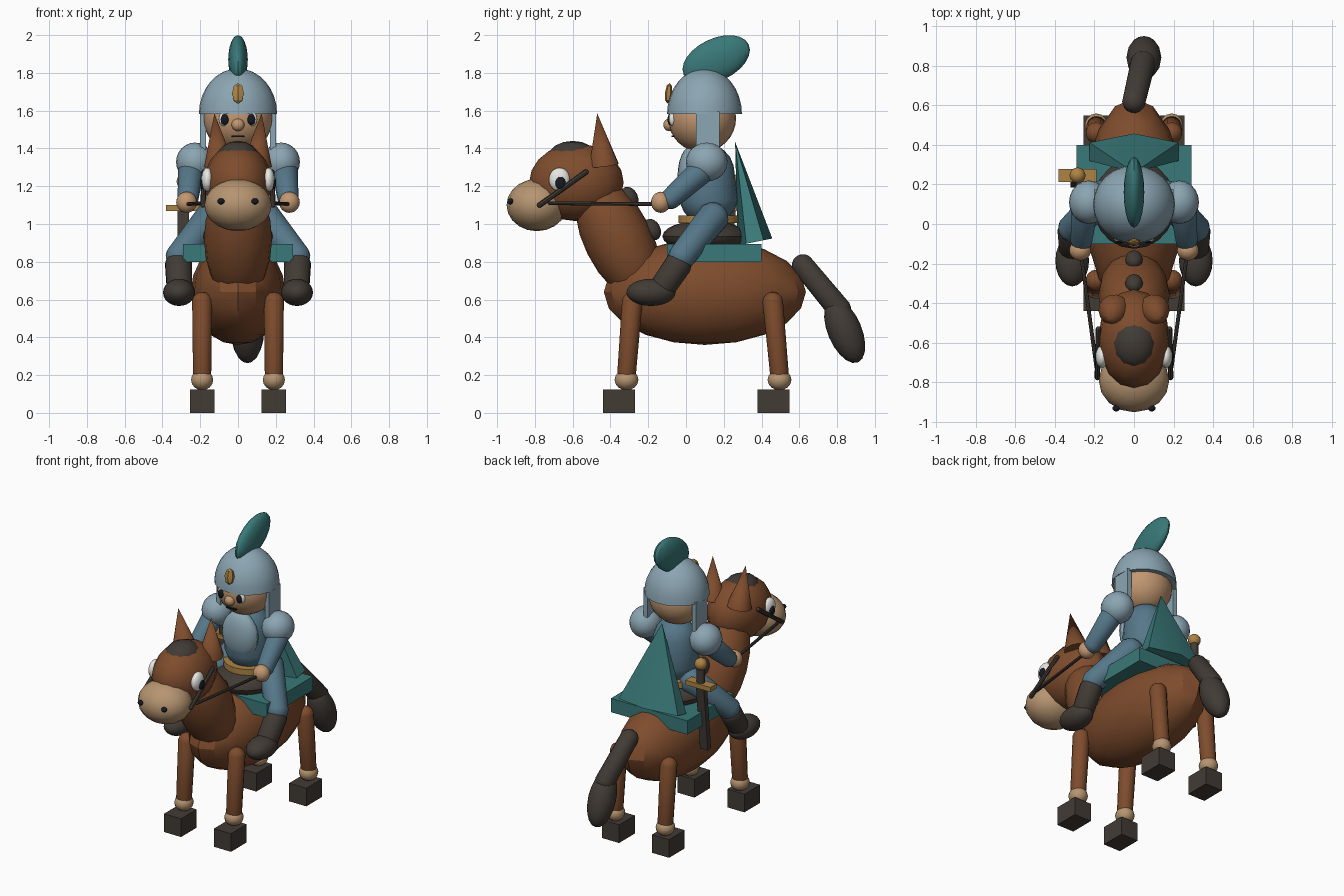
import bpy, bmesh
from mathutils import Vector, Matrix

cube = bpy.data.objects.get("Cube")
if cube:
    bpy.data.objects.remove(cube, do_unlink=True)


def material(name, rgb):
    m = bpy.data.materials.new(name)
    m.use_nodes = True
    m.diffuse_color = (*rgb, 1)
    m.node_tree.nodes["Principled BSDF"].inputs["Base Color"].default_value = (*rgb, 1)
    return m


BROWN = material("chestnut coat", (.21, .073, .026))
TAN = material("pale muzzle", (.47, .30, .165))
SKIN = material("skin", (.54, .31, .165))
DARK = material("dark leather", (.054, .044, .036))
STEEL = material("light steel", (.26, .38, .45))
BLUE = material("blue cloth", (.092, .185, .25))
TEAL = material("teal cloth", (.042, .19, .19))
GOLD = material("gold", (.42, .23, .06))
WHITE = material("eye white", (.8, .8, .76))
BLACK = material("black", (.008, .01, .016))


def finish(name, mat, bm, matrix):
    bmesh.ops.recalc_face_normals(bm, faces=bm.faces)
    mesh = bpy.data.meshes.new(name)
    bm.to_mesh(mesh)
    bm.free()
    mesh.materials.append(mat)
    ob = bpy.data.objects.new(name, mesh)
    ob.matrix_world = matrix
    bpy.context.collection.objects.link(ob)
    bpy.ops.object.select_all(action='DESELECT')
    ob.select_set(True)
    bpy.context.view_layer.objects.active = ob
    bpy.ops.object.shade_smooth_by_angle()
    return ob


def placed(loc, tilt=0):
    return Matrix.Translation(loc) @ Matrix.Rotation(tilt, 4, 'X')


def along(a, b):
    d = Vector(b) - Vector(a)
    return Matrix.Translation(a) @ d.to_track_quat('Z', 'Y').to_matrix().to_4x4(), d.length


def ball(name, mat, loc, radii, tilt=0, seg=20, rings=12, dome=False):
    bm = bmesh.new()
    bmesh.ops.create_uvsphere(bm, u_segments=seg, v_segments=rings, radius=1)
    if dome:
        cut = bmesh.ops.bisect_plane(bm, geom=bm.verts[:] + bm.edges[:] + bm.faces[:],
                                     plane_co=(0, 0, 0), plane_no=(0, 0, 1), clear_inner=True)
        bmesh.ops.holes_fill(bm, edges=[e for e in bm.edges if e.is_boundary])
    bmesh.ops.scale(bm, vec=radii, verts=bm.verts)
    return finish(name, mat, bm, placed(loc, tilt))


def limb(name, mat, a, b, ra, rb, seg=14):
    """Round-ended tapered tube from a to b."""
    matrix, length = along(a, b)
    bm = bmesh.new()
    bmesh.ops.create_uvsphere(bm, u_segments=seg, v_segments=9, radius=1)
    for v in bm.verts:
        v.co = v.co * rb + Vector((0, 0, length)) if v.co.z > 0 else v.co * ra
    return finish(name, mat, bm, matrix)


def cone(name, mat, a, b, ra, rb, seg=14, flat=1):
    matrix, length = along(a, b)
    bm = bmesh.new()
    bmesh.ops.create_cone(bm, cap_ends=True, segments=seg, radius1=ra, radius2=rb, depth=length)
    bmesh.ops.translate(bm, vec=(0, 0, length / 2), verts=bm.verts)
    bmesh.ops.scale(bm, vec=(1, flat, 1), verts=bm.verts)
    return finish(name, mat, bm, matrix)


def box(name, mat, loc, size, tilt=0):
    bm = bmesh.new()
    bmesh.ops.create_cube(bm, size=1)
    bmesh.ops.scale(bm, vec=size, verts=bm.verts)
    return finish(name, mat, bm, placed(loc, tilt))


# Horse body, neck and head
ball("horse_body", BROWN, (0, .1, .64), (.25, .535, .28), 0, 16, 10)
ball("horse_neck", BROWN, (0, -.36, .92), (.18, .18, .36), .46, 16, 10)
ball("horse_head", BROWN, (0, -.58, 1.22), (.18, .25, .205), 0, 16, 10)
ball("muzzle", TAN, (0, -.79, 1.1), (.178, .16, .138), 0, 16, 10)
ball("forelock", DARK, (0, -.6, 1.355), (.11, .13, .085), 0, 12, 8)
for name, y, z in (("upper_mane", -.3, 1.14), ("lower_mane", -.18, .97)):
    ball(name, DARK, (0, y, z), (.045, .045, .06), .46, 12, 8)

# Tail
limb("tail_root", DARK, (0, .62, .78), (.045, .81, .55), .06, .065)
ball("tail_tuft", DARK, (.05, .84, .435), (.088, .09, .182), .4, 16, 10)

# Saddle
box("saddle_blanket", TEAL, (0, .15, .847), (.58, .5, .095))
ball("saddle", DARK, (0, .1, .935), (.21, .225, .085))

# Rider torso and head
limb("torso", BLUE, (0, .12, 1.15), (0, .115, 1.28), .157, .14, 20)
ball("breastplate", STEEL, (0, .025, 1.25), (.13, .07, .16))
cone("belt", GOLD, (0, .12, 1.005), (0, .12, 1.045), .16, .16, 20)
ball("rider_head", SKIN, (0, .085, 1.56), (.185, .18, .18), 0, 24, 16)
ball("nose", SKIN, (0, -.09, 1.525), (.034, .03, .033))
box("mouth", BLACK, (0, -.068, 1.465), (.07, .02, .009))
ball("helmet_dome", STEEL, (0, .098, 1.583), (.207, .198, .24), 0, 24, 16, True)
ball("helmet_badge", GOLD, (0, -.092, 1.692), (.036, .02, .055), -.1, 6, 4)
ball("plume", TEAL, (0, .16, 1.87), (.052, .19, .112), .44)

# Cape
cone("cape", TEAL, (0, .365, .905), (0, .26, 1.435), .26, 0, 6, .36)

# Sword
box("scabbard", DARK, (-.29, .225, .86), (.06, .035, .46), -.1)
box("sword_guard", GOLD, (-.285, .245, 1.085), (.19, .065, .032))
cone("sword_grip", DARK, (-.285, .245, 1.09), (-.285, .245, 1.22), .026, .026)
ball("pommel", GOLD, (-.285, .245, 1.225), (.04, .04, .04))

# Paired parts
for side, s in (("left", 1), ("right", -1)):
    # Horse face and tack
    cone(side + "_horse_ear", BROWN, (s * .1, -.435, 1.31), (s * .125, -.47, 1.585), .08, 0)
    ball(side + "_horse_eye", WHITE, (s * .162, -.67, 1.235), (.032, .056, .063))
    ball(side + "_horse_pupil", BLACK, (s * .188, -.665, 1.218), (.014, .027, .034))
    ball(side + "_nostril", BLACK, (s * .09, -.93, 1.12), (.019, .016, .016))
    limb(side + "_cheek_strap", DARK, (s * .185, -.775, 1.1), (s * .18, -.53, 1.275), .014, .014, 8)
    limb(side + "_rein", DARK, (s * .19, -.72, 1.11), (s * .27, -.13, 1.105), .01, .01, 8)

    # Horse legs
    for end, top, foot, hoof in (("front", -.285, -.315, -.355), ("rear", .46, .495, .463)):
        label = f"{side}_{end}_"
        limb(label + "horse_leg", BROWN, (s * .19, top, .585), (s * .19, foot, .2), .055, .05)
        ball(label + "fetlock", TAN, (s * .19, foot, .175), (.06, .063, .055), 0, 14, 8)
        box(label + "hoof", DARK, (s * .19, hoof, .0625), (.13, .17, .125))

    # Rider face and helmet
    ball(side + "_rider_eye", WHITE, (s * .075, -.072, 1.555), (.027, .02, .036))
    ball(side + "_rider_pupil", BLACK, (s * .071, -.086, 1.553), (.021, .012, .029))
    box(side + "_cheek_guard", STEEL, (s * .185, .115, 1.495), (.03, .125, .2))

    # Rider arms
    ball(side + "_shoulder", STEEL, (s * .228, .11, 1.328), (.1, .11, .103))
    limb(side + "_arm", BLUE, (s * .25, .07, 1.27), (s * .265, -.08, 1.135), .07, .056)
    ball(side + "_hand", SKIN, (s * .272, -.133, 1.115), (.055, .052, .056))

    # Rider legs and boots
    limb(side + "_thigh", BLUE, (s * .15, .14, 1.03), (s * .31, -.02, .83), .085, .073)
    limb(side + "_boot_shaft", DARK, (s * .315, -.045, .78), (s * .31, -.12, .67), .073, .07)
    ball(side + "_boot_foot", DARK, (s * .312, -.185, .638), (.085, .13, .072))
